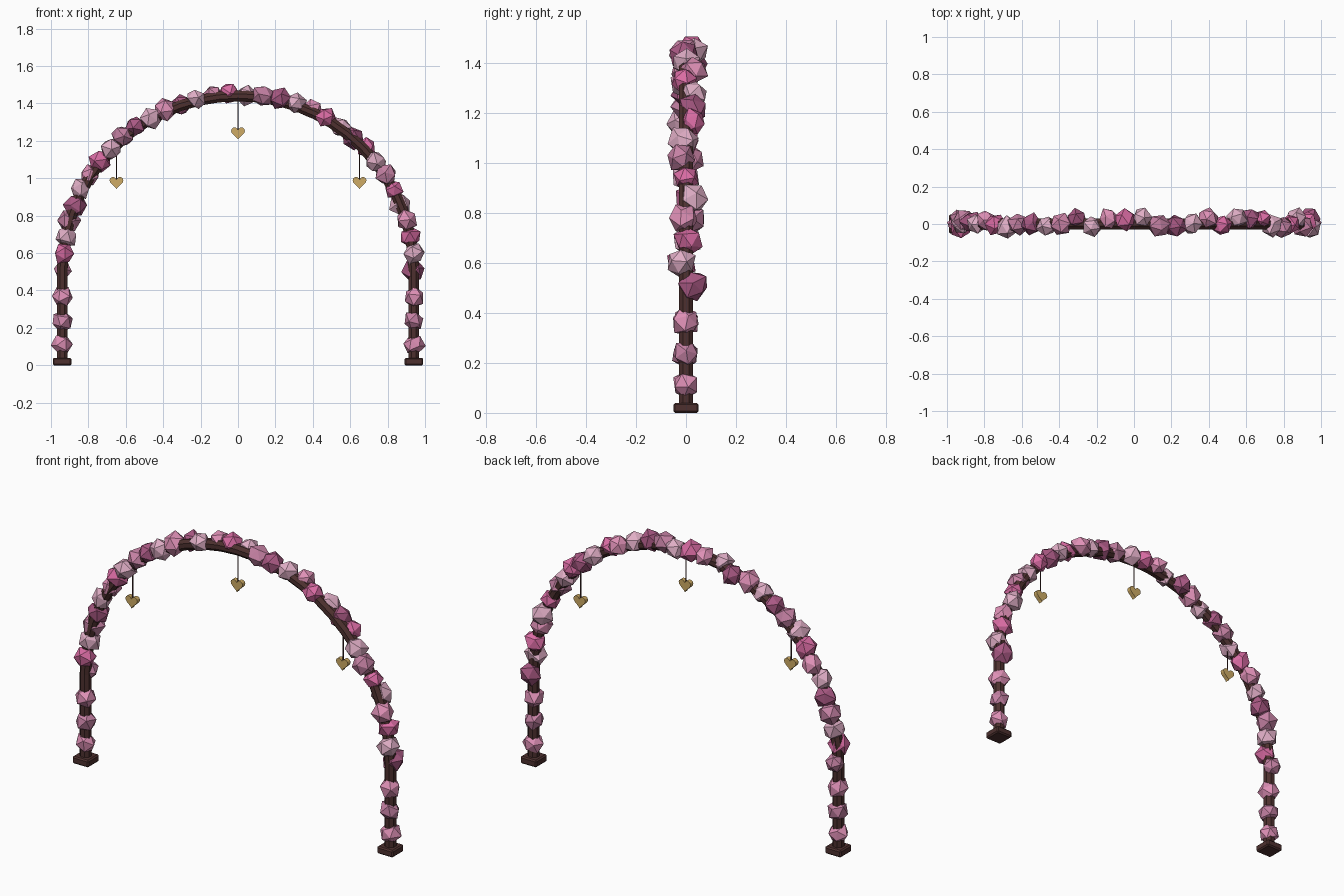
import bpy, bmesh, math, random
from mathutils import Vector, Euler

if "Cube" in bpy.data.objects:
    bpy.data.objects.remove(bpy.data.objects["Cube"])

random.seed(4)
R, ZC = 0.94, 0.5          # arch radius and springing height


def mat(name, col):
    m = bpy.data.materials.new(name)
    m.diffuse_color = (*col, 1)
    m.use_nodes = True
    m.node_tree.nodes["Principled BSDF"].inputs["Base Color"].default_value = m.diffuse_color
    return m


wood = mat("dark_wood", (0.075, 0.030, 0.028))
gold = mat("gold", (0.62, 0.41, 0.13))
petals = {
    "l": mat("pale_pink", (0.74, 0.42, 0.56)),
    "p": mat("pink", (0.74, 0.28, 0.47)),
    "h": mat("hot_pink", (0.70, 0.15, 0.37)),
    "m": mat("mauve", (0.56, 0.22, 0.37)),
    "d": mat("deep_rose", (0.40, 0.10, 0.23)),
}


def finish(bm, name, material):
    bmesh.ops.recalc_face_normals(bm, faces=bm.faces)
    me = bpy.data.meshes.new(name)
    bm.to_mesh(me)
    bm.free()
    me.materials.append(material)
    ob = bpy.data.objects.new(name, me)
    bpy.context.collection.objects.link(ob)
    return ob


def tube(name, path, radius, sides):
    """Sweep a polygon along a path lying in the xz plane."""
    bm = bmesh.new()
    rings = []
    for i, p in enumerate(path):
        t = (path[min(i + 1, len(path) - 1)] - path[max(i - 1, 0)]).normalized()
        n, b = Vector((0, 1, 0)).cross(t), Vector((0, 1, 0))
        rings.append([bm.verts.new(p + radius * (n * math.cos(a) + b * math.sin(a)))
                      for a in [2 * math.pi * (k + 0.5) / sides for k in range(sides)]])
    for r0, r1 in zip(rings, rings[1:]):
        for k in range(sides):
            j = (k + 1) % sides
            bm.faces.new((r0[k], r0[j], r1[j], r1[k]))
    bm.faces.new(rings[0])
    bm.faces.new(rings[-1])
    return finish(bm, name, wood)


def blossom(name, loc, size, key):
    """Faceted, slightly irregular blossom clump."""
    bm = bmesh.new()
    bmesh.ops.create_icosphere(bm, subdivisions=1, radius=1)
    rot = Euler([random.uniform(0, 6.28) for _ in range(3)]).to_matrix()
    for v in bm.verts:
        v.co = rot @ (v.co * random.uniform(0.86, 1.12)) * size
    bmesh.ops.convex_hull(bm, input=bm.verts)
    ob = finish(bm, name, petals[key])
    ob.location = loc


# Wooden frame: legs and arch in one sweep
path = [Vector((-R, 0, 0.03))]
path += [Vector((-R * math.cos(a), 0, ZC + R * math.sin(a)))
         for a in [math.pi * i / 28 for i in range(29)]]
path.append(Vector((R, 0, 0.03)))
tube("arch_frame", path, 0.031, 8)

# Feet
for side, s in (("left", -1), ("right", 1)):
    bm = bmesh.new()
    bmesh.ops.create_cube(bm, size=1)
    for v in bm.verts:
        v.co = (v.co.x * 0.1 + s * R, v.co.y * 0.1, v.co.z * 0.04 + 0.02)
    bmesh.ops.bevel(bm, geom=bm.edges[:], offset=0.007, segments=1, affect='EDGES')
    finish(bm, side + "_foot", wood)
    # Blossoms up the leg
    for z, key in ((0.11, "p"), (0.235, "m"), (0.365, "p")):
        blossom(side + "_leg_blossom", (s * R, 0, z), 0.058, key)

# Blossoms along the arch, left to right: colour and depth offset (hundredths)
keys = "mhlmdlphlmdlpdlphlmdlphldhlmhlphld"
depth = [3, -2, 0, 2, 1, 0, 2, 0, -2, 0, 0, -1, 0, 3, -1, 3, 2,
         3, -1, -1, 0, 3, -1, 3, 3, 3, -1, -2, 0, 3, -1, 1, -2, 3]
for i, (key, y) in enumerate(zip(keys, depth)):
    a = math.pi * i / 33
    r = R + random.uniform(-0.008, 0.008)
    blossom("arch_blossom", (-r * math.cos(a), y / 100, ZC + 0.01 + r * math.sin(a)),
            random.uniform(0.054, 0.063), key)

# Hanging gold hearts on strings
for x, z in ((-0.65, 0.975), (0, 1.24), (0.65, 0.975)):
    bm = bmesh.new()
    ring = []
    for i in range(28):
        t = 2 * math.pi * i / 28
        hx = 16 * math.sin(t) ** 3
        hz = 13 * math.cos(t) - 5 * math.cos(2 * t) - 2 * math.cos(3 * t) - math.cos(4 * t)
        ring.append(bm.verts.new((x + hx * 0.0023, -0.012, z + (hz + 2) * 0.0023)))
    face = bm.faces.new(ring)
    ext = bmesh.ops.extrude_face_region(bm, geom=[face], use_keep_orig=True)["geom"]
    bmesh.ops.translate(bm, vec=(0, 0.024, 0),
                        verts=[g for g in ext if isinstance(g, bmesh.types.BMVert)])
    finish(bm, "heart_charm", gold)
    top = ZC + math.sqrt(R * R - x * x)
    tube("heart_string", [Vector((x, 0, z + 0.01)), Vector((x, 0, top))], 0.003, 6)
